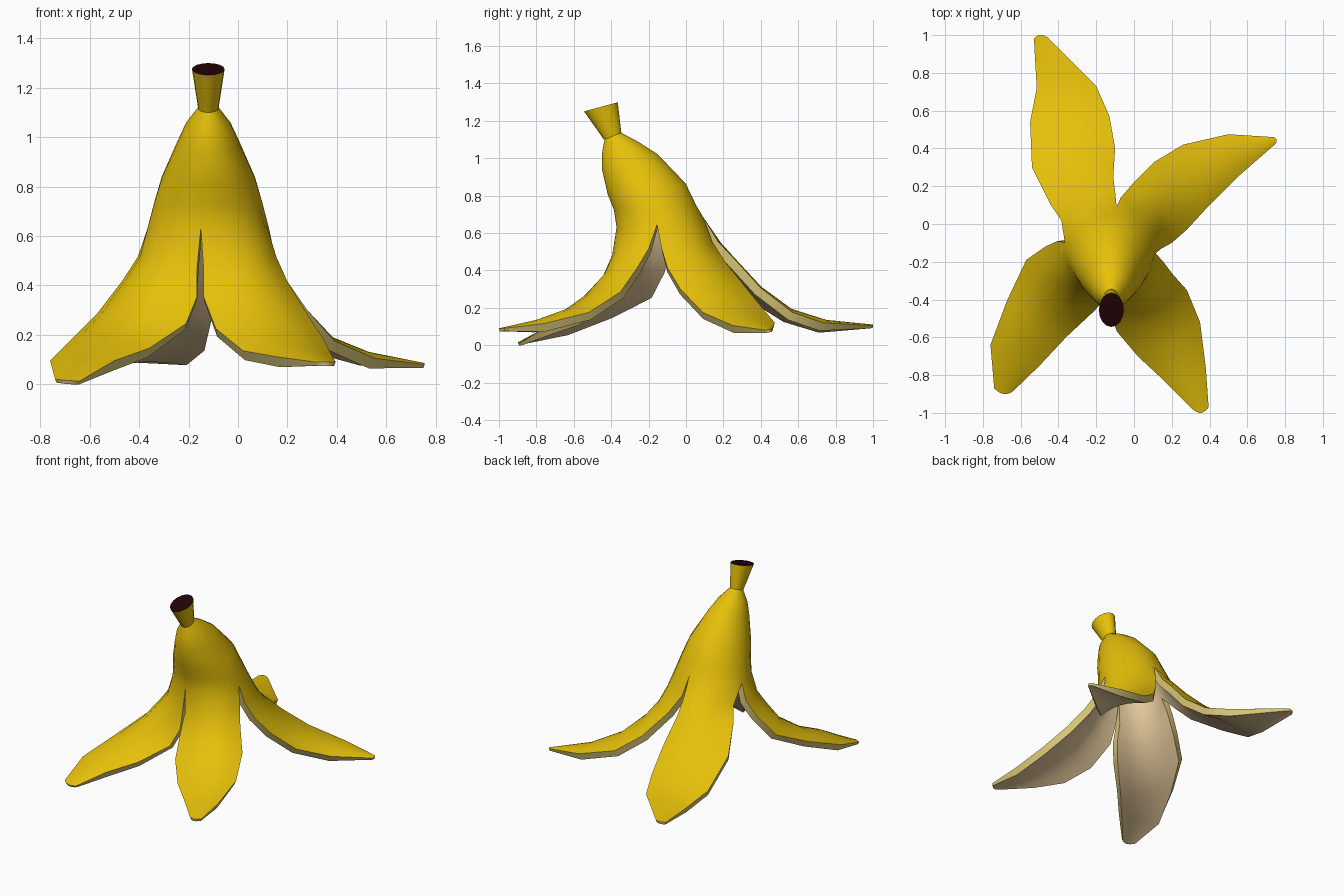
import bpy, bmesh, math
from mathutils import Vector

def material(name, rgb):
    m = bpy.data.materials.new(name)
    m.diffuse_color = (*rgb, 1)
    return m

yellow = material("banana yellow", (0.79, 0.53, 0.003))
tan = material("inner tan", (0.76, 0.57, 0.32))
pale = material("pale cut edge", (0.72, 0.59, 0.19))
maroon = material("dark stem end", (0.016, 0.001, 0.002))

N = 6                # strips across one petal
CX = -0.12           # body axis in x
START = -97          # angle of the front slit

# Body rings: height, centre y, radius x, radius y, tilt
rings = [(1.125, -0.39, 0.040, 0.045, 0.33), (1.06, -0.35, 0.09, 0.10, 0.30),
         (0.985, -0.30, 0.125, 0.15, 0.27), (0.84, -0.21, 0.19, 0.21, 0.14),
         (0.74, -0.165, 0.22, 0.222, 0.05), (0.635, -0.128, 0.248, 0.245, 0.0)]

# Petal rows going outward: first edge, ridge, second edge
front_right = [
    ((-0.14, -0.39, 0.48), (0.06, -0.36, 0.50), (0.155, -0.20, 0.52)),
    ((-0.14, -0.44, 0.36), (0.08, -0.41, 0.40), (0.20, -0.26, 0.42)),
    ((-0.09, -0.57, 0.23), (0.13, -0.50, 0.29), (0.28, -0.35, 0.29)),
    ((0.02, -0.70, 0.14), (0.20, -0.62, 0.205), (0.35, -0.52, 0.18)),
    ((0.16, -0.83, 0.115), (0.28, -0.80, 0.14), (0.38, -0.76, 0.12)),
    ((0.31, -0.98, 0.095), (0.355, -1.0, 0.095), (0.395, -0.97, 0.095))]
back_right = [
    ((0.145, -0.13, 0.52), (0.11, 0.06, 0.53), (-0.07, 0.14, 0.56)),
    ((0.20, -0.10, 0.42), (0.15, 0.10, 0.43), (-0.01, 0.21, 0.45)),
    ((0.28, -0.03, 0.305), (0.24, 0.18, 0.295), (0.11, 0.33, 0.30)),
    ((0.39, 0.09, 0.18), (0.36, 0.27, 0.20), (0.26, 0.42, 0.19)),
    ((0.55, 0.25, 0.11), (0.53, 0.37, 0.135), (0.50, 0.475, 0.125)),
    ((0.75, 0.425, 0.085), (0.755, 0.445, 0.09), (0.74, 0.46, 0.09))]
back_left = [
    ((-0.10, 0.17, 0.56), (-0.26, 0.17, 0.54), (-0.385, 0.02, 0.53)),
    ((-0.11, 0.25, 0.475), (-0.28, 0.25, 0.45), (-0.44, 0.10, 0.45)),
    ((-0.10, 0.40, 0.31), (-0.32, 0.39, 0.32), (-0.54, 0.30, 0.32)),
    ((-0.13, 0.57, 0.18), (-0.35, 0.56, 0.20), (-0.55, 0.54, 0.17)),
    ((-0.20, 0.73, 0.125), (-0.38, 0.75, 0.14), (-0.515, 0.72, 0.115)),
    ((-0.46, 0.99, 0.11), (-0.50, 1.0, 0.115), (-0.53, 0.98, 0.11))]
front_left = [
    ((-0.405, -0.09, 0.52), (-0.345, -0.30, 0.50), (-0.165, -0.38, 0.48)),
    ((-0.47, -0.12, 0.42), (-0.38, -0.34, 0.42), (-0.165, -0.41, 0.36)),
    ((-0.57, -0.19, 0.29), (-0.45, -0.40, 0.30), (-0.21, -0.46, 0.25)),
    ((-0.67, -0.40, 0.19), (-0.55, -0.53, 0.20), (-0.36, -0.60, 0.15)),
    ((-0.76, -0.64, 0.10), (-0.645, -0.70, 0.12), (-0.50, -0.75, 0.10)),
    ((-0.74, -0.87, 0.025), (-0.69, -0.90, 0.02), (-0.64, -0.885, 0.018))]

def ring_points(z, cy, rx, ry, tilt, count, start=0):
    pts = []
    for i in range(count):
        a = math.radians(start + 360 * i / count)
        dy = ry * math.sin(a)
        pts.append(Vector((CX + rx * math.cos(a), cy + dy, z + tilt * dy)))
    return pts

def across(row, t):
    """Smooth arc through edge, ridge and edge."""
    p, q, r = (Vector(v) for v in row)
    return p * (2 * t - 1) * (t - 1) + q * 4 * t * (1 - t) + r * t * (2 * t - 1)

def finish(bm, name, mats):
    me = bpy.data.meshes.new(name)
    bm.to_mesh(me)
    bm.free()
    ob = bpy.data.objects.new(name, me)
    bpy.context.collection.objects.link(ob)
    for m in mats:
        me.materials.append(m)
    bpy.ops.object.select_all(action='DESELECT')
    ob.select_set(True)
    bpy.context.view_layer.objects.active = ob
    return ob

# Peel: closed upper body splitting into four petals
bm = bmesh.new()
body = [[bm.verts.new(p) for p in ring_points(*r, 4 * N, START)] for r in rings]
bm.faces.new(body[0])
for up, low in zip(body, body[1:]):
    for j in range(4 * N):
        k = (j + 1) % (4 * N)
        bm.faces.new((up[j], low[j], low[k], up[k]))
body[-1][N].co = (0.115, -0.155, 0.65)         # right slit starts a little higher
body[-1][2 * N].co = (-0.092, 0.092, 0.69)     # back slit is the tallest
tips = []
for i, petal in enumerate((front_right, back_right, back_left, front_left)):
    prev = [body[-1][(i * N + j) % (4 * N)] for j in range(N + 1)]
    for row in petal:
        cur = [bm.verts.new(across(row, j / N)) for j in range(N + 1)]
        for j in range(N):
            bm.faces.new((prev[j], cur[j], cur[j + 1], prev[j + 1]))
        prev = cur
    tips += prev
bm.verts.index_update()
tips = [v.index for v in tips]
peel = finish(bm, "banana_peel", (yellow, tan, pale))

# Skin thickness, thinning towards the petal tips
group = peel.vertex_groups.new(name="thick")
group.add(range(len(peel.data.vertices)), 1.0, 'REPLACE')
group.add(tips, 0.35, 'REPLACE')
mod = peel.modifiers.new("thickness", 'SOLIDIFY')
mod.thickness = 0.047
mod.offset = -1
mod.vertex_group = group.name
mod.material_offset = 1
mod.material_offset_rim = 2
bpy.ops.object.modifier_apply(modifier=mod.name)
low = min(v.co.z for v in peel.data.vertices)
for v in peel.data.vertices:
    v.co.z -= low
bpy.ops.object.shade_smooth_by_angle(angle=math.radians(40))

# Stem: flared stub with a dark cut end
bm = bmesh.new()
bottom = [bm.verts.new(p) for p in ring_points(1.115, -0.392, 0.041, 0.047, 0.33, 16)]
top = [bm.verts.new(p) for p in ring_points(1.275, -0.455, 0.066, 0.09, 0.27, 16)]
for j in range(16):
    k = (j + 1) % 16
    bm.faces.new((bottom[j], bottom[k], top[k], top[j]))
bm.faces.new(bottom[::-1])
bm.faces.new(top).material_index = 1
stem = finish(bm, "stem", (yellow, maroon))
bpy.ops.object.shade_smooth_by_angle(angle=math.radians(40))
